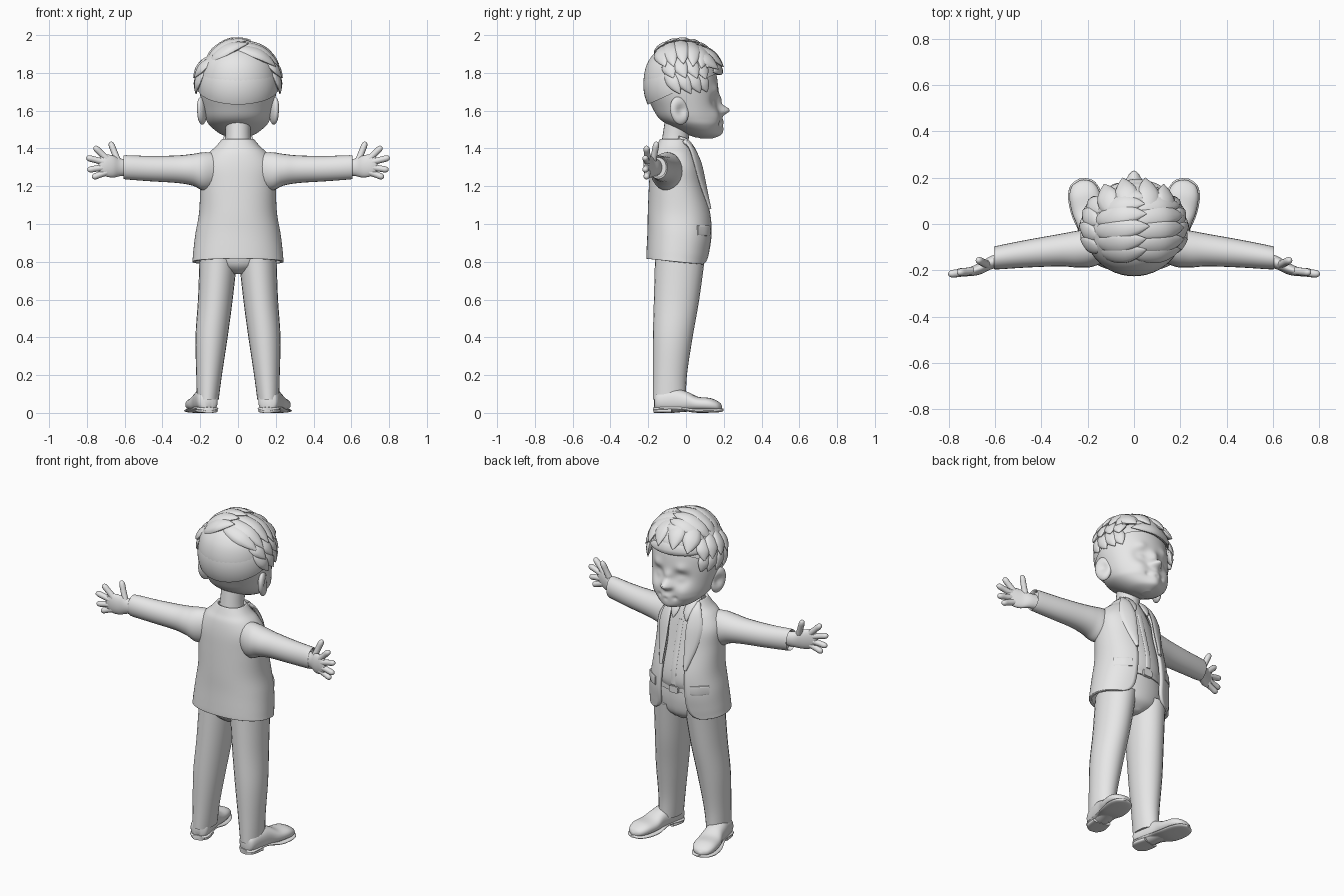
import bpy, bmesh, math, random
from math import sin, cos, pi, copysign, exp
from mathutils import Vector, Matrix

random.seed(4)
cube = bpy.data.objects.get("Cube")
if cube:
    bpy.data.objects.remove(cube, do_unlink=True)

X, Y, Z = Vector((1, 0, 0)), Vector((0, 1, 0)), Vector((0, 0, 1))
clay = bpy.data.materials.new("light grey")
clay.use_nodes = True
clay.diffuse_color = (.8, .8, .8, 1)
clay.node_tree.nodes["Principled BSDF"].inputs["Base Color"].default_value = clay.diffuse_color
made = []


def finish(name, bm):
    bmesh.ops.recalc_face_normals(bm, faces=bm.faces)
    mesh = bpy.data.meshes.new(name)
    bm.to_mesh(mesh)
    bm.free()
    mesh.materials.append(clay)
    obj = bpy.data.objects.new(name, mesh)
    bpy.context.collection.objects.link(obj)
    made.append(obj)
    return obj


def mirror(obj):
    """Copy a left part to the right side."""
    bm = bmesh.new()
    bm.from_mesh(obj.data)
    bm.transform(Matrix.Scale(-1, 4, X))
    return finish(obj.name.replace("left", "right"), bm)


def spline(keys, steps):
    """Smooth rows of numbers through the key rows."""
    rows = []
    last = len(keys) - 1
    for i in range(last):
        a, b, c, d = (keys[min(max(j, 0), last)] for j in (i - 1, i, i + 1, i + 2))
        for s in range(steps):
            t = s / steps
            rows.append([q + t * (r - p) / 2 + t * t * (p - 2.5 * q + 2 * r - s4 / 2)
                         + t ** 3 * (1.5 * (q - r) + (s4 - p) / 2)
                         for p, q, r, s4 in zip(a, b, c, d)])
    return rows + [list(keys[-1])]


def sweep(name, keys, side, axis=None, steps=5, segs=24, power=1):
    """Closed tube; each key is x, y, z, half width along side, half height."""
    rows = spline(keys, steps)
    bm = bmesh.new()
    rings = []
    for i, row in enumerate(rows):
        ahead = Vector(rows[min(i + 1, len(rows) - 1)][:3])
        t = axis or (ahead - Vector(rows[max(i - 1, 0)][:3])).normalized()
        s = (side - t * side.dot(t)).normalized()
        n = t.cross(s)
        w, h = max(row[3], .002), max(row[4], .002)
        ring = []
        for k in range(segs):
            c, d = cos(2 * pi * k / segs), sin(2 * pi * k / segs)
            ring.append(bm.verts.new(Vector(row[:3]) + s * w * copysign(abs(c) ** power, c)
                                     + n * h * copysign(abs(d) ** power, d)))
        rings.append(ring)
    for a, b in zip(rings, rings[1:]):
        for k in range(segs):
            j = (k + 1) % segs
            bm.faces.new((a[k], a[j], b[j], b[k]))
    bm.faces.new(rings[0])
    bm.faces.new(rings[-1])
    return finish(name, bm)


def ball(center, radii, segs=32):
    bm = bmesh.new()
    bmesh.ops.create_uvsphere(bm, u_segments=segs, v_segments=segs // 2, radius=1)
    bm.transform(Matrix.Translation(center) @ Matrix.Diagonal((*radii, 1)))
    return bm


# Trousers
mirror(sweep("left_trouser_leg", [
    (.16, -.088, .07, .058, .088), (.153, -.085, .2, .068, .09), (.14, -.07, .4, .085, .105),
    (.12, -.05, .6, .092, .12), (.104, -.032, .82, .1, .132)], X, Z))
sweep("trouser_seat", [(0, -.03, .735, .03, .07), (0, -.03, .78, .16, .12),
                       (0, -.03, .86, .2, .135), (0, -.03, .95, .19, .135)], X, Z)
sweep("belt", [(0, -.03, .925, .185, .143), (0, -.03, .955, .185, .143)], X, Z, 2)
sweep("belt_buckle", [(0, .105, .94, .03, .02), (0, .122, .94, .03, .02)], X, Y, 2, power=.4)

# Shoes
def shoe_part(name, keys, power=1):
    part = sweep(name, keys, X, Y, power=power)
    part.data.transform(Matrix.Translation((.155, -.165, 0)) @ Matrix.Rotation(-.2, 4, 'Z'))
    mirror(part)


shoe_part("left_shoe_upper", [
    (0, 0, .05, .02, .03), (0, .02, .06, .052, .052), (0, .1, .066, .057, .064),
    (0, .17, .06, .058, .054), (0, .23, .048, .068, .038), (0, .3, .044, .066, .034),
    (0, .345, .035, .045, .022), (0, .362, .028, .008, .008)], .85)
shoe_part("left_shoe_sole", [
    (0, -.004, .02, .03, .01), (0, .03, .022, .058, .011), (0, .13, .026, .054, .011),
    (0, .22, .012, .072, .011), (0, .3, .012, .072, .011), (0, .35, .014, .05, .01),
    (0, .37, .016, .01, .006)], .8)
shoe_part("left_shoe_heel", [(0, -.002, .012, .03, .012), (0, .03, .012, .055, .012),
                             (0, .1, .012, .053, .012)], .6)

# Shirt, neck and shirt collar
sweep("shirt", [(0, -.03, .93, .17, .135), (0, -.03, .98, .185, .152), (0, -.035, 1.06, .175, .152),
                (0, -.05, 1.2, .17, .132), (0, -.06, 1.35, .13, .105),
                (0, -.06, 1.44, .072, .07)], X, Z)
sweep("neck", [(0, -.06, 1.36, .08, .08), (0, -.055, 1.46, .066, .07),
               (0, -.03, 1.56, .07, .08)], X, Z)
mirror(sweep("left_shirt_collar", [(.068, -.04, 1.455, .012, .012), (.05, .008, 1.44, .026, .008),
                                   (.042, .045, 1.39, .026, .008), (.045, .062, 1.345, .004, .005)],
             X, segs=12))
sweep("shirt_placket", [(0, .122, .97, .016, .004), (0, .118, 1.06, .016, .004),
                        (0, .084, 1.2, .016, .004), (0, .047, 1.34, .016, .004)], X, segs=12)

# Jacket: an open shell, each key is height, centre y, half width, half depth, half gap
bm = bmesh.new()
grid = []
for z, cy, rx, ry, gap in spline([
        (.795, -.045, .242, .165, .15), (.815, -.043, .24, .167, .105), (.86, -.038, .236, .17, .082),
        (.95, -.03, .225, .174, .075), (1.06, -.032, .206, .17, .07), (1.2, -.048, .2, .148, .066),
        (1.3, -.056, .198, .133, .07), (1.37, -.062, .16, .113, .075), (1.41, -.064, .118, .092, .075),
        (1.45, -.062, .084, .076, .066)], 5):
    start = math.asin(min(gap / rx, .99))
    row = []
    for k in range(65):
        a = start + (2 * pi - 2 * start) * k / 64
        y = cy + ry * copysign(abs(cos(a)) ** .9, cos(a))
        row.append(bm.verts.new((rx * copysign(abs(sin(a)) ** .9, sin(a)), y,
                                 z - .1 * y * max(0, 1.3 - z) / .5)))
    grid.append(row)
for a, b in zip(grid, grid[1:]):
    for k in range(64):
        bm.faces.new((a[k], a[k + 1], b[k + 1], b[k]))
jacket = finish("jacket_body", bm)
shell = jacket.modifiers.new("cloth thickness", 'SOLIDIFY')
shell.thickness = .016
shell.offset = -1

mirror(sweep("left_lapel", [(.075, -.01, 1.44, .014, .012), (.09, .03, 1.4, .03, .01),
                            (.1, .062, 1.32, .046, .01), (.094, .09, 1.21, .036, .01),
                            (.08, .126, 1.08, .01, .008)], Vector((1, -.45, 0)), segs=12))
mirror(sweep("left_pocket_flap", [(.115, .123, .965, .008, .026), (.155, .1, .965, .008, .028),
                                  (.195, .058, .965, .008, .026)],
             Vector((.63, .78, 0)), segs=16, power=.4))
mirror(sweep("left_sleeve", [
    (.06, -.08, 1.29, .05, .08), (.17, -.1, 1.278, .082, .102), (.24, -.108, 1.287, .08, .084),
    (.32, -.113, 1.29, .07, .073), (.46, -.128, 1.293, .06, .067), (.59, -.145, 1.3, .051, .064),
    (.602, -.146, 1.3, .046, .059), (.585, -.145, 1.3, .04, .052)], Y, X, 6))

# Hands
mirror(sweep("left_palm", [
    (.56, -.15, 1.3, .03, .042), (.62, -.168, 1.3, .029, .046), (.66, -.19, 1.304, .026, .058),
    (.7, -.204, 1.31, .021, .058), (.73, -.21, 1.312, .013, .042), (.738, -.21, 1.312, .004, .02)],
    Y, X))
for finger, base, tip in (("thumb", (.635, -.175, 1.33), (.676, -.155, 1.435)),
                          ("index", (.695, -.203, 1.345), (.762, -.21, 1.41)),
                          ("middle", (.71, -.207, 1.328), (.803, -.217, 1.352)),
                          ("ring", (.71, -.207, 1.3), (.797, -.217, 1.286)),
                          ("little", (.695, -.203, 1.275), (.772, -.21, 1.246))):
    a, b = Vector(base), Vector(tip)
    keys = [(*a.lerp(b, s), r, r) for s, r in
            ((0, .018), (.5, .0165), (.8, .0165), (.95, .011), (1, .003))]
    mirror(sweep("left_" + finger, keys, Y, segs=12, steps=3))

# Head, with the face pushed out of a smooth egg
head = sweep("head", [
    (0, .1, 1.452, .02, .03), (0, .09, 1.475, .09, .085), (0, .05, 1.52, .148, .135),
    (0, .02, 1.56, .172, .163), (0, 0, 1.62, .188, .18), (0, -.022, 1.7, .203, .195),
    (0, -.03, 1.78, .205, .193), (0, -.03, 1.86, .183, .17), (0, -.03, 1.92, .125, .115),
    (0, -.03, 1.945, .02, .02)], X, Z, 9, 96)
features = [(0, 1.603, .026, .05), (0, 1.66, .025, .012), (0, 1.535, .03, .014),
            (0, 1.524, .012, -.007), (0, 1.48, .04, .014)]
for s in (-1, 1):
    features += [(s * .075, 1.65, .04, -.03), (s * .075, 1.645, .026, .018),
                 (s * .08, 1.705, .03, .012), (s * .1, 1.565, .045, .014),
                 (s * .05, 1.53, .013, -.008), (s * .024, 1.595, .014, .012)]
for v in head.data.vertices:
    if v.co.y > .05:
        x, z = v.co.x, v.co.z
        v.co.y += sum(push * exp(-((x - fx) ** 2 + (z - fz) ** 2) / r ** 2)
                      for fx, fz, r, push in features)

# Ears
bm = ball((0, 0, 0), (.024, .05, .075))
for v in bm.verts:
    if v.co.x > 0:
        v.co.x -= .02 * exp(-((v.co.y - .008) ** 2 + v.co.z ** 2) / .0009)
bm.transform(Matrix.Translation((.192, -.035, 1.6)) @ Matrix.Rotation(.3, 4, 'Z')
             @ Matrix.Rotation(.2, 4, 'X'))
mirror(finish("left_ear", bm))

# Hair: a cap trimmed at a sloping hairline, covered by tapered locks
bm = ball((0, -.022, 1.735), (.214, .204, .222), 48)
bmesh.ops.bisect_plane(bm, geom=bm.verts[:] + bm.edges[:] + bm.faces[:],
                       plane_co=(0, .17, 1.8), plane_no=(0, .45, -1), clear_outer=True)
finish("hair_cap", bm)


def lock(name, a, b, width, lift):
    """A pointed lock lying on the scalp from direction a to direction b."""
    a, b = Vector(a), Vector(b)
    keys = []
    for s, w in ((0, .3), (.25, .85), (.55, 1), (.8, .6), (1, .04)):
        d = a.lerp(b, s).normalized()
        grow = 1 + lift * s ** 1.5
        keys.append((d.x * .212 * grow, d.y * .2 * grow - .02, d.z * .22 * grow + 1.735,
                     width * w, width * w * .45))
    sweep(name, keys, (a + b).cross(b - a), segs=12, steps=4)


for i in range(6):
    y = -.55 + .24 * i
    wobble = random.uniform(-.1, .1)
    lock(f"crown_lock_{i}", (-.75, y, .6), (.3 + wobble, y + .12, .95), .048, .13)
    lock(f"swept_lock_{i}", (-.1, y, .95), (.95, y + .1, .5 + wobble), .046, .14)
for i in range(4):
    y = -.35 + .28 * i
    for s, label in ((1, "left"), (-1, "right")):
        lock(f"{label}_upper_side_lock_{i}", (s * .7, y - .1, .65), (s * .95, y + .15, .15), .04, .13)
        lock(f"{label}_lower_side_lock_{i}", (s * .9, y - .1, .4), (s, y + .3, -.2), .036, .08)
for i in range(4):
    z = .35 + .17 * i
    lock(f"fringe_lock_{i}", (-.75, .6, z), (.65, .8, z - .05), .045, .1)
    x = -.6 + .4 * i
    lock(f"quiff_lock_{i}", (x + .15, .3, .95), (x, .95, .38), .05, .2)

# Smooth shading with crisp edges
bpy.ops.object.select_all(action='DESELECT')
for obj in made:
    obj.select_set(True)
bpy.context.view_layer.objects.active = made[0]
bpy.ops.object.shade_smooth_by_angle(angle=math.radians(45))
